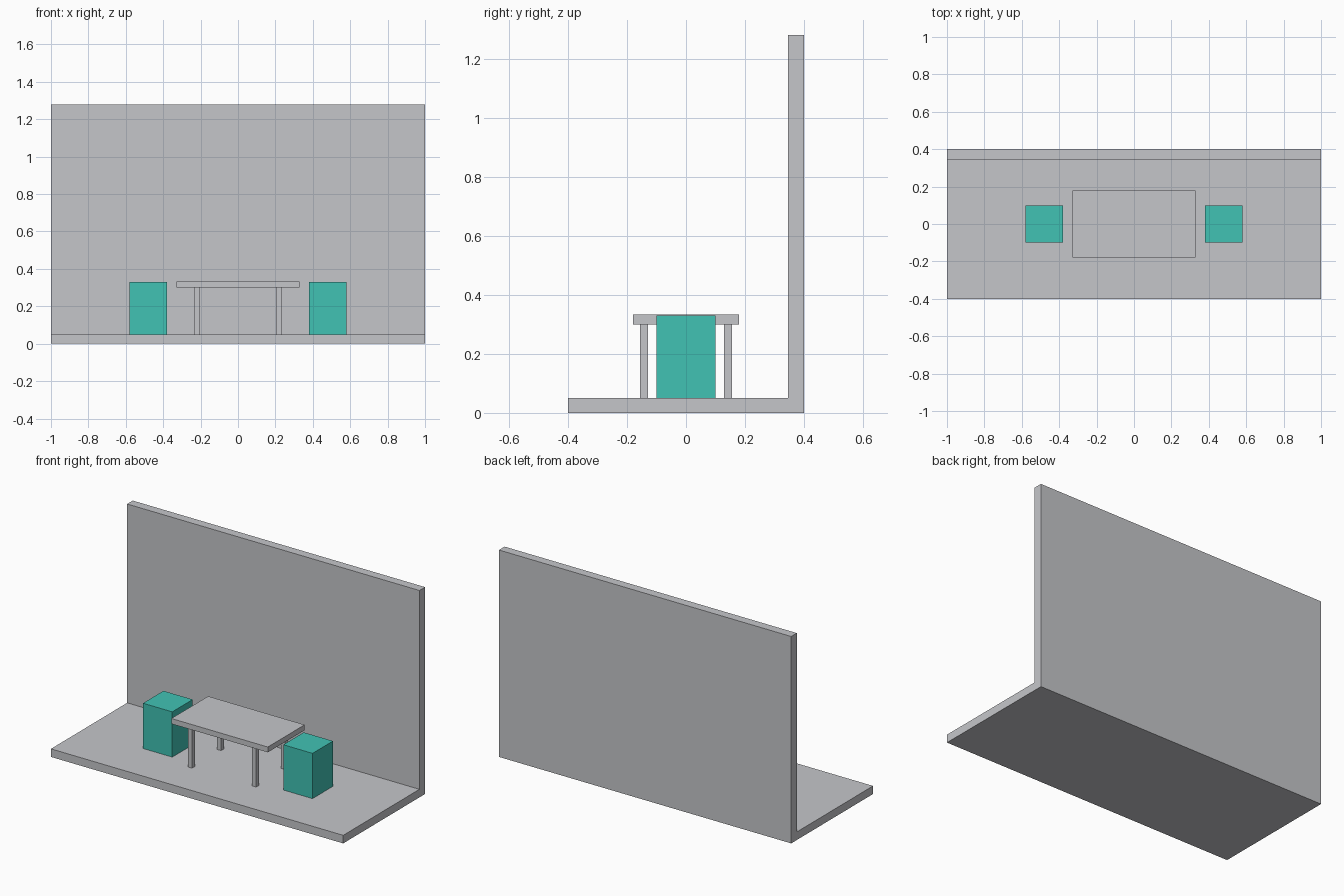
import bpy
import bmesh

if "Cube" in bpy.data.objects:
    bpy.data.objects.remove(bpy.data.objects["Cube"])


def make_material(name, colour):
    mat = bpy.data.materials.new(name)
    mat.diffuse_color = (*colour, 1.0)
    mat.use_nodes = True
    mat.node_tree.nodes["Principled BSDF"].inputs["Base Color"].default_value = mat.diffuse_color
    return mat


grey = make_material("light grey", (0.56, 0.565, 0.59))
teal = make_material("teal", (0.053, 0.54, 0.456))


def add_object(name, bm, mat):
    bmesh.ops.recalc_face_normals(bm, faces=bm.faces)
    mesh = bpy.data.meshes.new(name)
    bm.to_mesh(mesh)
    bm.free()
    mesh.materials.append(mat)
    obj = bpy.data.objects.new(name, mesh)
    bpy.context.collection.objects.link(obj)
    return obj


def box(name, low, high, mat):
    bm = bmesh.new()
    bmesh.ops.create_cube(bm, size=1.0)
    for v in bm.verts:
        v.co = [(a + b) / 2 + c * (b - a) for a, b, c in zip(low, high, v.co)]
    return add_object(name, bm, mat)


# Floor and back wall: one L-shaped profile extruded along x
profile = [(-0.4, 0), (0.4, 0), (0.4, 1.28), (0.345, 1.28), (0.345, 0.05), (-0.4, 0.05)]
bm = bmesh.new()
face = bm.faces.new([bm.verts.new((-1, y, z)) for y, z in profile])
extruded = bmesh.ops.extrude_face_region(bm, geom=[face])["geom"]
moved = [g for g in extruded if isinstance(g, bmesh.types.BMVert)]
bmesh.ops.translate(bm, verts=moved, vec=(2, 0, 0))
add_object("floor_and_wall", bm, grey)

# Table top
box("table_top", (-0.33, -0.18, 0.30), (0.33, 0.18, 0.333), grey)

# Table legs
for sx, side in ((-1, "left"), (1, "right")):
    for sy, end in ((-1, "front"), (1, "back")):
        x, y, r = sx * 0.219, sy * 0.142, 0.014
        box(f"table_leg_{end}_{side}", (x - r, y - r, 0.05), (x + r, y + r, 0.30), grey)

    # Block stool at each end of the table
    x = sx * 0.48
    box(f"stool_{side}", (x - 0.1, -0.1, 0.05), (x + 0.1, 0.1, 0.33), teal)
